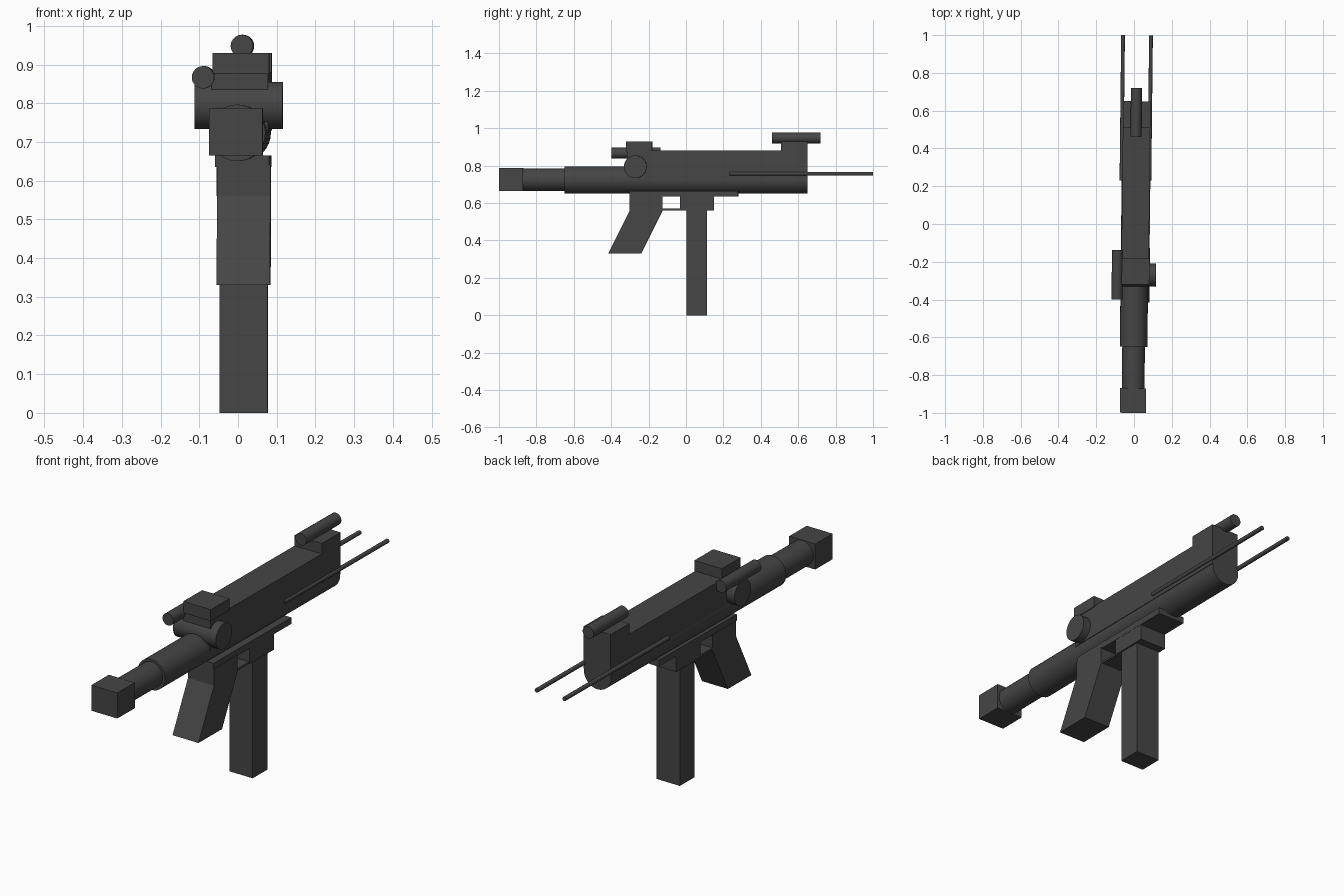
import bpy, bmesh, math
from mathutils import Matrix, Vector

if "Cube" in bpy.data.objects:
    bpy.data.objects.remove(bpy.data.objects["Cube"])

# shared dark finish and the slight yaw of the whole model
dark = bpy.data.materials.new("dark_metal")
dark.diffuse_color = (0.06, 0.06, 0.06, 1)
dark.use_nodes = True
dark.node_tree.nodes["Principled BSDF"].inputs["Base Color"].default_value = dark.diffuse_color
YAW = Matrix.Translation((0.005, 0, 0)) @ Matrix.Rotation(-0.011, 4, 'Z')


def finish(name, bm, smooth=False):
    bmesh.ops.recalc_face_normals(bm, faces=bm.faces)
    bm.transform(YAW)
    mesh = bpy.data.meshes.new(name)
    bm.to_mesh(mesh)
    bm.free()
    mesh.materials.append(dark)
    ob = bpy.data.objects.new(name, mesh)
    bpy.context.collection.objects.link(ob)
    if smooth:
        bpy.ops.object.select_all(action='DESELECT')
        ob.select_set(True)
        bpy.context.view_layer.objects.active = ob
        bpy.ops.object.shade_smooth_by_angle(angle=math.radians(35))
    return ob


def prism(name, profile, half, x=0.0):
    """Side profile in (y, z), extruded across x."""
    bm = bmesh.new()
    face = bm.faces.new([bm.verts.new((x - half, y, z)) for y, z in profile])
    out = bmesh.ops.extrude_face_region(bm, geom=[face])
    bmesh.ops.translate(bm, vec=(2 * half, 0, 0),
                        verts=[v for v in out['geom'] if isinstance(v, bmesh.types.BMVert)])
    return finish(name, bm)


def box(name, y0, y1, z0, z1, half, x=0.0):
    return prism(name, [(y0, z0), (y1, z0), (y1, z1), (y0, z1)], half, x)


def rod(name, a, b, r, sides=32):
    a, b = Vector(a), Vector(b)
    d = b - a
    bm = bmesh.new()
    m = Matrix.Translation((a + b) / 2) @ d.to_track_quat('Z', 'Y').to_matrix().to_4x4()
    bmesh.ops.create_cone(bm, cap_ends=True, segments=sides, radius1=r, radius2=r,
                          depth=d.length, matrix=m)
    return finish(name, bm, True)


# barrel and lower tube
box("muzzle_block", -1.0, -0.87, 0.665, 0.787, 0.069)
rod("thin_barrel", (0, -0.89, 0.725), (0, -0.63, 0.725), 0.06)
rod("main_tube", (0, -0.65, 0.7235), (0, 0.65, 0.7235), 0.073)

# upper housing with raised rear block
prism("upper_housing", [(-0.315, 0.73), (0.65, 0.73), (0.65, 0.93), (0.51, 0.93),
                        (0.51, 0.88), (-0.315, 0.88)], 0.0725, 0.003)
box("front_top_block", -0.32, -0.18, 0.875, 0.93, 0.073, 0.006)

# cylinders around the housing
rod("cross_cylinder", (-0.114, -0.27, 0.794), (0.114, -0.27, 0.794), 0.061)
rod("side_cylinder", (-0.091, -0.40, 0.867), (-0.091, -0.138, 0.867), 0.029)
rod("rear_top_cylinder", (0, 0.46, 0.948), (0, 0.72, 0.948), 0.029)
for side, label in ((-1, "left"), (1, "right")):
    rod("stock_rod_" + label, (0.074 * side, 0.23, 0.757), (0.074 * side, 1.0, 0.757), 0.01, 16)

# underside: plate, guard, grip and magazine
box("bottom_plate", -0.30, 0.28, 0.635, 0.665, 0.07, 0.009)
box("guard_strip", -0.13, -0.02, 0.56, 0.57, 0.066, 0.009)
prism("grip", [(-0.30, 0.64), (-0.30, 0.56), (-0.415, 0.33), (-0.24, 0.33),
               (-0.125, 0.56), (-0.125, 0.64)], 0.069, 0.013)
box("magazine_well", -0.03, 0.15, 0.56, 0.64, 0.069, 0.009)
box("magazine", 0.003, 0.113, 0.0, 0.57, 0.062, 0.009)
